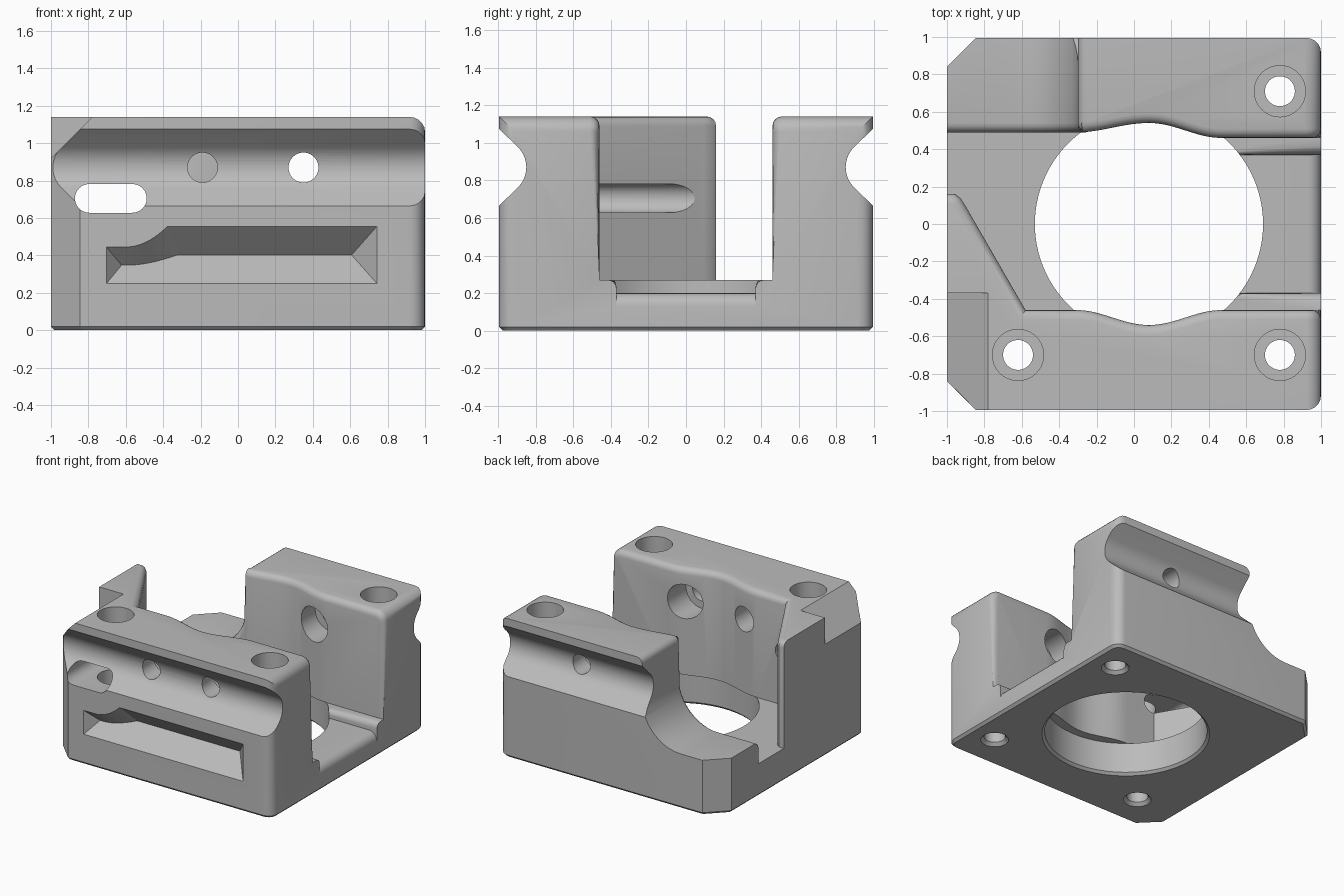
import bpy, bmesh
from math import cos, sin, pi, radians

cube = bpy.data.objects.get("Cube")
if cube:
    bpy.data.objects.remove(cube, do_unlink=True)

HEIGHT, DEPTH = 1.14, 0.995
grey = bpy.data.materials.new("plain grey")
grey.use_nodes = True
grey.diffuse_color = (0.5, 0.5, 0.5, 1)
grey.node_tree.nodes["Principled BSDF"].inputs["Base Color"].default_value = (0.5, 0.5, 0.5, 1)


def loft(name, sections):
    """Solid from matching closed rings, capped at both ends."""
    bm = bmesh.new()
    rings = [[bm.verts.new(p) for p in ring] for ring in sections]
    n = len(rings[0])
    for a, b in zip(rings, rings[1:]):
        for i in range(n):
            j = (i + 1) % n
            bm.faces.new((a[i], a[j], b[j], b[i]))
    bm.faces.new(rings[0][::-1])
    bm.faces.new(rings[-1])
    bmesh.ops.remove_doubles(bm, verts=bm.verts, dist=1e-5)
    bmesh.ops.recalc_face_normals(bm, faces=bm.faces)
    mesh = bpy.data.meshes.new(name)
    bm.to_mesh(mesh)
    bm.free()
    mesh.materials.append(grey)
    obj = bpy.data.objects.new(name, mesh)
    bpy.context.collection.objects.link(obj)
    return obj


def prism(name, pts, axis, lo, hi):
    place = {"x": lambda a, b, t: (t, a, b),
             "y": lambda a, b, t: (a, t, b),
             "z": lambda a, b, t: (a, b, t)}[axis]
    return loft(name, [[place(a, b, t) for a, b in pts] for t in (lo, hi)])


def arc(cx, cy, r, start, end, n=12):
    angles = [radians(start + (end - start) * i / n) for i in range(n + 1)]
    return [(cx + r * cos(a), cy + r * sin(a)) for a in angles]


def rod(name, a, b, r, axis, lo, hi, n=40):
    return prism(name, arc(a, b, r, 0, 360, n)[:-1], axis, lo, hi)


def cut(cutter):
    cutter.hide_render = True
    bpy.context.view_layer.objects.active = body
    mod = body.modifiers.new("cut", "BOOLEAN")
    mod.operation, mod.solver, mod.object = "DIFFERENCE", "EXACT", cutter
    bpy.ops.object.modifier_apply(modifier=mod.name)
    bpy.data.objects.remove(cutter, do_unlink=True)


def round_edges(rule, width, segments):
    """Bevel the edges whose two end points satisfy the rule."""
    bm = bmesh.new()
    bm.from_mesh(body.data)
    edges = [e for e in bm.edges if rule(e.verts[0].co, e.verts[1].co)]
    bmesh.ops.bevel(bm, geom=edges, offset=width, offset_type="OFFSET", segments=segments,
                    profile=0.5, affect="EDGES", clamp_overlap=False)
    bm.to_mesh(body.data)
    bm.free()


def near(a, b):
    return abs(a - b) < 0.003


# Main block with two chamfered corners
body = prism("carriage_body", [(-1, -0.84), (-0.845, -DEPTH), (1, -DEPTH), (1, DEPTH),
                               (-0.845, DEPTH), (-1, 0.84)], "z", 0, HEIGHT)
round_edges(lambda p, q: near(p.x, 1) and near(q.x, 1) and p.z + q.z > 0.5, 0.08, 5)
round_edges(lambda p, q: near(p.z, 0) and near(q.z, 0), 0.02, 1)


# Central cavity with bulged walls and a slanted side wall
def bulge(side, left_y):
    pts = []
    for i in range(25):
        x = -0.31 + 0.78 * i / 24
        edge = left_y if x < 0.08 else 0.46
        pts.append((x, side * (edge + (0.54 - edge) * (1 + cos(pi * (x - 0.08) / 0.39)) / 2)))
    return pts


outline = [(-1.2, 0.16), (-0.955, 0.16), (-0.925, 0.135), (-0.9, 0.095), (-0.58, -0.46)]
outline += bulge(-1, 0.46) + [(1.2, -0.46), (1.2, 0.46)]
outline += bulge(1, 0.49)[:0:-1] + [(-0.3, 0.49), (-1.2, 0.49)]
cut(prism("cavity", outline, "z", 0.27, 1.4))

# Curved scoop that lowers the back corner
scoop = [(-1.2, 0.45)] + arc(-0.65, 0.8, 0.35, -90, 0) + [(-0.3, 1.4), (-1.2, 1.4)]
cut(prism("scoop", scoop, "y", 0.35, 1.2))


# Softened rims of the walls
def rim(p, q):
    top = near(p.z, HEIGHT) and near(q.z, HEIGHT)
    inner = abs(p.y) < 0.6 and abs(q.y) < 0.6
    block_end = near(p.x, -0.3) and near(q.x, -0.3)
    ridge = near(p.y, 0.49) and near(q.y, 0.49) and max(p.x, q.x) < -0.29 and min(p.z, q.z) > 0.4
    mouth = (near(abs(p.y), 0.46) and near(p.y, q.y) and min(p.x, q.x) > 0.9
             and min(p.z, q.z) > 0.26 and max(p.z, q.z) > 0.5)
    return (top and (inner or block_end)) or ridge or mouth


round_edges(rim, 0.05, 4)

# Lowered floor at the open side, leaving two small ridges
floor = [(0.3, 0.6), (0.3, 0.2)] + arc(0.93, 0.13, 0.07, 90, 0, 6) + [(1.2, 0.13), (1.2, 0.6)]
cut(prism("side_floor", floor, "y", -0.37, 0.37))
round_edges(lambda p, q: near(abs(p.y), 0.37) and near(p.y, q.y) and near(p.z, 0.27)
            and near(q.z, 0.27), 0.045, 4)

# Large round opening with a small bottom chamfer
cut(rod("opening", 0.08, 0, 0.61, "z", -0.1, 0.2701, 96))
cut(loft("opening_chamfer", [[(x, y, z) for x, y in arc(0.08, 0, r, 0, 360, 96)[:-1]]
                             for r, z in ((0.64, -0.01), (0.61, 0.02))]))

# Rounded rail grooves along the front and back
for side in (-1, 1):
    profile = [(side * 1.1, 1.18), (side * 0.99, 1.07)]
    profile += [(side * y, z) for y, z in arc(1.0, 0.87, 0.15, 135, 225, 14)]
    profile += [(side * 0.99, 0.67), (side * 1.1, 0.56)]
    cut(prism("rail_groove", profile, "x", -1.2, 1.2))

# Sloped notch on the side wall
cut(prism("side_notch", [(-1.1, 0.82), (-0.6, 1.32), (-1.1, 1.32)], "y", -1.2, -0.37))

# Long slot through the front and slanted wall
slot = arc(-0.795, 0.705, 0.077, 90, 270) + arc(-0.565, 0.705, 0.077, -90, 90)
cut(prism("slot", slot, "y", -1.2, 0.48))

# Cross holes, wider on the inside
for x, wide, back in ((-0.19, 0.1, False), (0.35, 0.14, True)):
    cut(rod("cross_hole", x, 0.87, 0.08, "y", -1.2, 1.2 if back else 0))
    cut(rod("cross_bore", x, 0.87, wide, "y", -0.7, 0.7 if back else 0))

# Upright bolt holes with deep counterbores and bottom countersinks
for x, y in ((0.78, -0.7), (-0.62, -0.7), (0.78, 0.71)):
    cut(rod("bolt_hole", x, y, 0.08, "z", -0.1, 1.3))
    cut(rod("bolt_bore", x, y, 0.137, "z", 0.15, 1.3))
    cut(loft("bolt_sink", [[(a, b, z) for a, b in arc(x, y, r, 0, 360, 40)[:-1]]
                           for r, z in ((0.115, -0.01), (0.08, 0.025))]))

# V-shaped front recess with a stepped upper edge
LOW = 0.25


def section(x, top, lean=0):
    half = (top - LOW) / 2
    lip = 0.02
    face = -DEPTH - lip
    return [(x, face, LOW - lip), (x + lean * half, -DEPTH + half, LOW + half),
            (x, face, top + lip)]


steps = [section(-0.72, 0.445, 1)]
for i in range(1, 13):
    t = i / 12
    steps.append(section(-0.6 + 0.215 * t, 0.445 + 0.11 * t ** 2, 0.4 * t))
steps.append(section(0.76, 0.555, -1))
cut(loft("front_recess", steps))

# Smooth shading with crisp edges
bpy.ops.object.select_all(action="DESELECT")
body.select_set(True)
bpy.context.view_layer.objects.active = body
bpy.ops.object.shade_smooth_by_angle(angle=radians(28))
